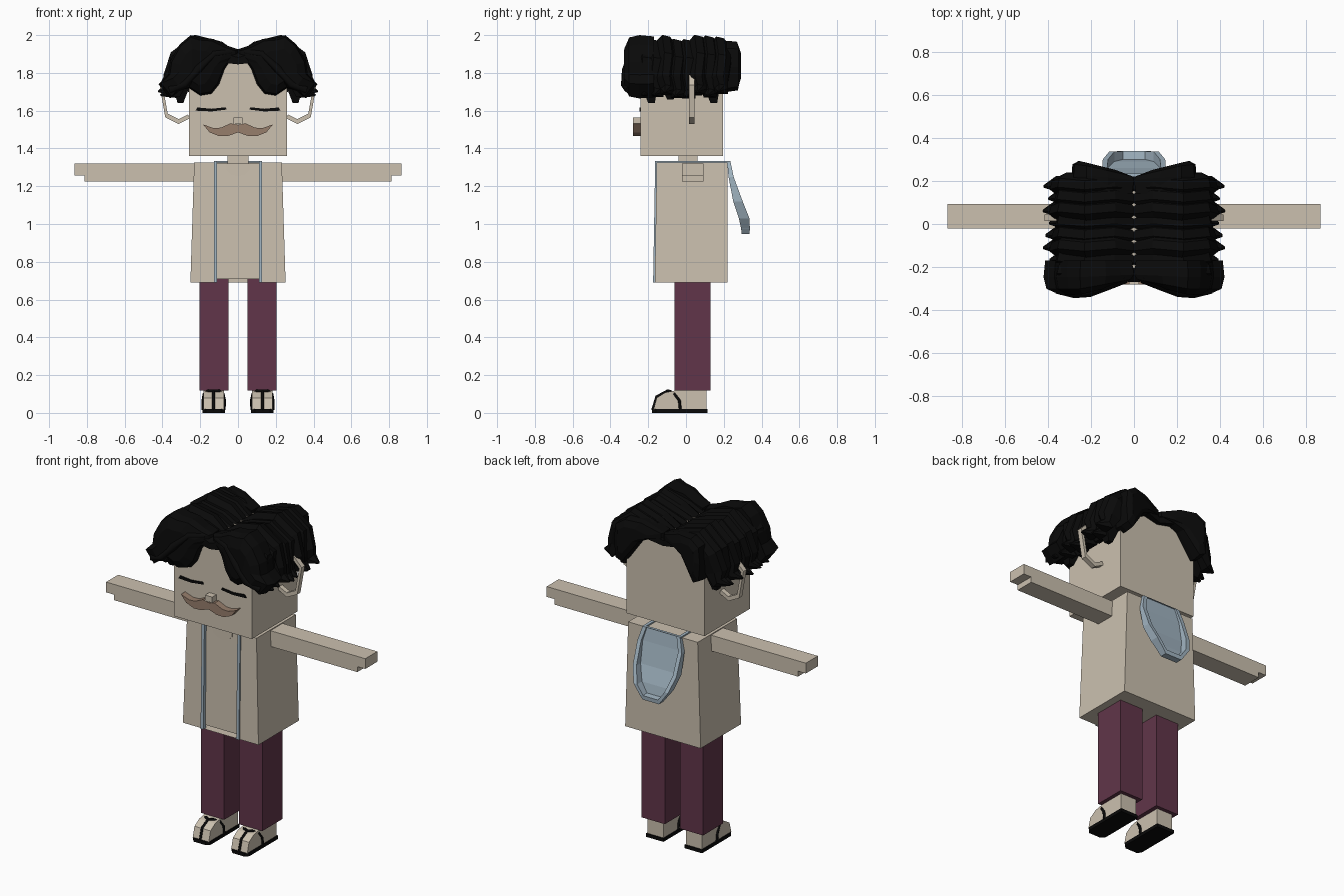
import bpy, bmesh, random
from mathutils import Vector

random.seed(4)
cube = bpy.data.objects.get("Cube")
if cube:
    bpy.data.objects.remove(cube)


def material(name, rgb):
    m = bpy.data.materials.new(name)
    m.use_nodes = True
    m.diffuse_color = (*rgb, 1)
    m.node_tree.nodes["Principled BSDF"].inputs["Base Color"].default_value = (*rgb, 1)
    return m


CREAM = material("cream", (0.6, 0.53, 0.43))
PLUM = material("plum", (0.12, 0.036, 0.067))
BLUE = material("pale_blue", (0.36, 0.46, 0.54))
BROWN = material("moustache_brown", (0.31, 0.21, 0.15))
BLACK = material("black", (0.003, 0.003, 0.003))


def finish(obj, mat, mirror):
    bpy.context.scene.collection.objects.link(obj)
    obj.data.materials.append(mat)
    if mirror:
        obj.modifiers.new("mirror", "MIRROR").use_mirror_merge = False
    return obj


def loft(name, rings, mat, mirror=False):
    """Skin a row of equal rings and cap both ends."""
    bm = bmesh.new()
    loops = [[bm.verts.new(p) for p in ring] for ring in rings]
    n = len(loops[0])
    for a, b in zip(loops, loops[1:]):
        for i in range(n):
            j = (i + 1) % n
            bm.faces.new((a[i], a[j], b[j], b[i]))
    caps = [bm.faces.new(loops[0]), bm.faces.new(loops[-1])]
    bmesh.ops.triangulate(bm, faces=caps)
    bmesh.ops.recalc_face_normals(bm, faces=bm.faces)
    me = bpy.data.meshes.new(name)
    bm.to_mesh(me)
    bm.free()
    return finish(bpy.data.objects.new(name, me), mat, mirror)


def prism(name, pts, axis, a, b, mat, mirror=False):
    """Extrude a flat profile along one axis from a to b."""
    place = {"x": lambda p, t: (t, p[0], p[1]),
             "y": lambda p, t: (p[0], t, p[1]),
             "z": lambda p, t: (p[0], p[1], t)}[axis]
    return loft(name, [[place(p, t) for p in pts] for t in (a, b)], mat, mirror)


def rect(x0, x1, y0, y1):
    return [(x0, y0), (x1, y0), (x1, y1), (x0, y1)]


def box(name, x, y, z, mat, mirror=False):
    return prism(name, rect(*x, *y), "z", *z, mat, mirror)


def at_height(pts, z):
    return [(x, y, z) for x, y in pts]


def both_sides(half):
    """Close a half outline into a symmetric one."""
    return half + [(-x, z) for x, z in reversed(half) if x > 0]


def tube(name, pts, radius, mat, mirror=True):
    cu = bpy.data.curves.new(name, "CURVE")
    cu.dimensions = "3D"
    cu.bevel_depth, cu.bevel_resolution = radius, 0
    cu.use_fill_caps = True
    sp = cu.splines.new("POLY")
    sp.points.add(len(pts) - 1)
    for p, co in zip(sp.points, pts):
        p.co = (*co, 1)
    return finish(bpy.data.objects.new(name, cu), mat, mirror)


# Head, neck and face
box("head", (-.26, .26), (-.24, .195), (1.36, 1.9), CREAM)
box("neck", (-.055, .055), (-.04, .06), (1.31, 1.37), CREAM)
box("nose", (-.024, .024), (-.28, -.235), (1.53, 1.565), CREAM)
prism("moustache", both_sides([(0, 1.525), (.04, 1.533), (.09, 1.51), (.13, 1.508), (.185, 1.527),
                               (.15, 1.485), (.1, 1.465), (.05, 1.467), (0, 1.485)]),
      "y", -.28, -.235, BROWN)
prism("closed_eye", [(.06, 1.606), (.065, 1.618), (.14, 1.61), (.215, 1.617), (.225, 1.6), (.14, 1.596)],
      "y", -.247, -.239, BLACK, True)

# Looped ears
centre = Vector((.31, 1.68))
ear = []
for p in [(.25, 1.79), (.36, 1.79), (.415, 1.735), (.385, 1.565), (.315, 1.53), (.255, 1.56)]:
    q = centre.lerp(Vector(p), .83)
    ear.append([(p[0], .015, p[1]), (p[0], .045, p[1]), (q.x, .045, q.y), (q.x, .015, q.y)])
loft("ear_loop", ear, CREAM, True)

# Torso: shirt inside an open jacket
loft("shirt", [at_height(rect(-.24, .24, -.153, .21), .71),
               at_height(rect(-.222, .222, -.145, .21), 1.32)], CREAM)


def jacket_ring(w, front, z):
    t = .012
    half = [(.115, front), (w, front), (w, .22)]
    inner = [(w - t, .22 - t), (w - t, front + t), (.115, front + t)]
    flip = lambda pts: [(-x, y) for x, y in reversed(pts)]
    return at_height(half + flip(half) + flip(inner) + inner, z)


loft("jacket", [jacket_ring(.252, -.165, .69), jacket_ring(.232, -.155, 1.325)], CREAM)
prism("neckline", both_sides([(.065, 1.32), (.065, 1.285), (.035, 1.26), (0, 1.25)]),
      "y", -.151, -.144, CREAM)

# Blue trim running over the shoulders to the hood
loft("jacket_trim", [at_height(rect(.11, .128, -.174, -.15), .69),
                     at_height(rect(.11, .128, -.163, -.14), 1.333)], BLUE, True)
box("shoulder_trim", (.11, .128), (-.163, .232), (1.318, 1.333), BLUE, True)

# Hood: hollow shield with a raised rim; rows are height, half width, back, rim, floor
hood = []
for z, w, yi, yo, yf in [(1.333, .125, .218, .235, .225), (1.25, .148, .225, .252, .235),
                         (1.12, .145, .25, .3, .26), (1.03, .115, .28, .336, .29),
                         (.975, .075, .292, .338, .3), (.973, .074, .292, .338, .338),
                         (.948, .055, .295, .336, .336)]:
    v = w - .024
    hood.append([(-w, yi, z), (w, yi, z), (w, yo, z), (v, yo, z), (v, yf, z),
                 (-v, yf, z), (-v, yo, z), (-w, yo, z)])
loft("hood", hood, BLUE)

# Arms with stepped hands
prism("arm", [(.22, 1.225), (.812, 1.225), (.812, 1.258), (.865, 1.258), (.865, 1.32), (.22, 1.32)],
      "y", -.022, .093, CREAM, True)

# Legs, feet and sandals
box("trouser_leg", (.05, .205), (-.06, .13), (.118, .715), PLUM, True)
prism("foot", [(.108, .018), (.108, .12), (-.06, .118), (-.11, .108), (-.155, .08), (-.172, .018)],
      "x", .075, .182, CREAM, True)
prism("sole", [(.07, .115), (.07, -.16), (.09, -.18), (.17, -.18), (.188, -.16), (.188, .115)],
      "z", 0, .02, BLACK, True)
tube("sandal_strap", [(.073, -.03, .015), (.071, -.035, .065), (.078, -.06, .1), (.1, -.085, .116),
                      (.13, -.1, .116), (.158, -.085, .116), (.18, -.06, .1), (.186, -.035, .065),
                      (.185, -.03, .015)], .008, BLACK)
tube("toe_strap", [(.13, -.1, .114), (.13, -.155, .086), (.13, -.176, .015)], .008, BLACK)

# Overlapping side locks sweeping from the parting out past the ears
LOCKS = 8
for k in range(LOCKS):
    y = -.225 + .4 * k / (LOCKS - 1)
    up, out = random.uniform(-.015, .015), random.uniform(-.025, .015)
    drop = random.uniform(-.02, .02)
    path = [(0, 1.875), (.1, 1.91 + up), (.22, 1.94 + up), (.31, 1.865 + up),
            (.335 + out, 1.77), (.355 + out, 1.70 + drop), (.415 + out, 1.69 + drop)]
    thick = [.03, .045, .05, .055, .055, .035, .004]
    wide = [.045, .05, .052, .052, .048, .036, .006]
    rings = []
    for i, (x, z) in enumerate(path):
        a, b = Vector(path[max(i - 1, 0)]), Vector(path[min(i + 1, len(path) - 1)])
        d = (b - a).normalized()
        nrm = Vector((-d.y, d.x)) if i else Vector((0, 1))
        t, w = thick[i], wide[i]
        shift = y + .012 * (i % 2)
        rings.append([(max(x + nrm.x * n * t, 0), shift + s * w, z + nrm.y * n * t)
                      for s, n in [(-1, -1), (-1, .2), (-.3, 1), (.5, .8), (1, .1), (1, -1)]])
    loft(f"side_lock_{k + 1}", rings, BLACK, True)

# Short lower wisps over the side of the head
for k, y in enumerate((-.19, -.09, .06, .14)):
    tip = 1.64 + .02 * (k % 3 if k < 3 else 0)
    loft(f"side_wisp_{k + 1}", [at_height(rect(.25, .34, y - .05, y + .05), 1.82),
                                at_height(rect(.255, .345, y - .045, y + .04), 1.73),
                                at_height(rect(.29, .32, y - .01, y + .025), tip)], BLACK, True)


def hair_mass(name, outline, mid, layers):
    """Stack shrinking copies of an outline into a swollen lock."""
    c = Vector(mid)
    rings = []
    for scale, y, lean in layers:
        pts = [c.lerp(Vector(p), scale) for p in outline]
        rings.append([(max(p.x, 0), y * (1 + lean * min(p.x / .25, 1)), p.y) for p in pts])
    loft(name, rings, BLACK, True)


# Parted fringe
hair_mass("fringe", [(0, 1.925), (.06, 1.945), (.13, 1.98), (.2, 1.985), (.25, 2.0), (.31, 1.95),
                     (.36, 1.86), (.37, 1.79), (.42, 1.74), (.36, 1.665), (.31, 1.705), (.26, 1.72),
                     (.2, 1.68), (.14, 1.69), (.1, 1.74), (.07, 1.82), (.04, 1.865), (0, 1.895)],
          (.23, 1.82), [(.96, -.17, 0), (1, -.235, .05), (.93, -.255, .18), (.6, -.265, .24)])
tube("fringe_strand", [(.04, -.25, 1.91), (.13, -.285, 1.9), (.21, -.315, 1.82), (.28, -.32, 1.74),
                       (.36, -.3, 1.71)], .025, BLACK)

# Back locks
hair_mass("back_lock", [(0, 1.92), (.12, 1.965), (.22, 1.97), (.28, 1.93), (.29, 1.83), (.28, 1.72),
                        (.24, 1.7), (.19, 1.77), (.14, 1.84), (.07, 1.875), (0, 1.89)],
          (.21, 1.86), [(.96, .14, 0), (1, .205, .1), (.95, .22, .26), (.6, .23, .27)])
